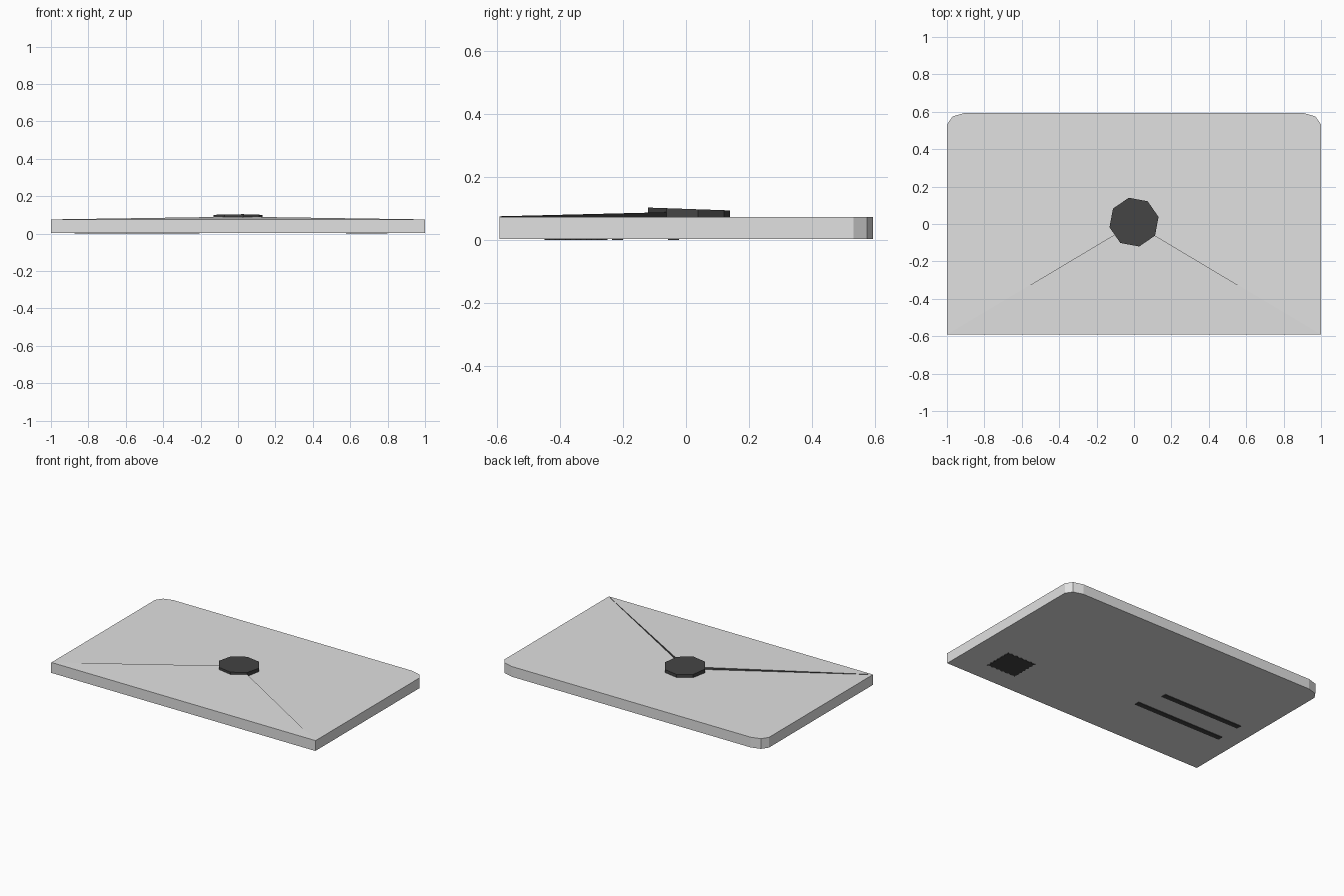
import bpy, bmesh, math

if "Cube" in bpy.data.objects:
    bpy.data.objects.remove(bpy.data.objects["Cube"])


def material(name, v):
    m = bpy.data.materials.new(name)
    m.diffuse_color = (v, v, v, 1)
    m.use_nodes = True
    m.node_tree.nodes["Principled BSDF"].inputs["Base Color"].default_value = m.diffuse_color
    return m


paper = material("pale_grey_paper", 0.75)
ink = material("charcoal", 0.057)


def prism(name, outline, bottom, top, mats, rule=None):
    """Extrude an xy outline; bottom and top are functions giving z from (x, y)."""
    bm = bmesh.new()
    lo = [bm.verts.new((x, y, bottom(x, y))) for x, y in outline]
    hi = [bm.verts.new((x, y, top(x, y))) for x, y in outline]
    bm.faces.new(lo[::-1])
    bm.faces.new(hi)
    n = len(outline)
    for i in range(n):
        j = (i + 1) % n
        bm.faces.new((lo[i], lo[j], hi[j], hi[i]))
    bmesh.ops.recalc_face_normals(bm, faces=bm.faces[:])
    if rule:
        for f in bm.faces:
            f.material_index = rule(f.normal)
    me = bpy.data.meshes.new(name)
    bm.to_mesh(me)
    bm.free()
    for m in mats:
        me.materials.append(m)
    ob = bpy.data.objects.new(name, me)
    bpy.context.collection.objects.link(ob)
    return ob


def flat(z):
    return lambda x, y: z


def rect(x0, x1, y0, y1):
    return [(x0, y0), (x1, y0), (x1, y1), (x0, y1)]


# Envelope body with rounded back corners
half = [(1, -0.592), (1, 0.532), (0.97, 0.575), (0.905, 0.594)]
body = half + [(-x, y) for x, y in reversed(half)]
prism("envelope_body", body, flat(0.004), flat(0.074), [paper])

# Triangular flap, rising to its tip, with dark side walls
prism("flap", [(-1, -0.592), (1, -0.592), (0, 0.005)], flat(0.074),
      lambda x, y: 0.0755 + (y + 0.592) * 0.0245, [paper, ink],
      lambda n: 1 if n.y > 0.3 else 0)

# Eight-sided seal, slightly tilted
seal = [(0.134 * math.cos(math.radians(12 + 45 * i)),
         0.01 + 0.133 * math.sin(math.radians(12 + 45 * i))) for i in range(8)]
prism("seal", seal, flat(0.073), lambda x, y: 0.099 - 0.035 * y, [ink])

# Address lines on the underside
for i, (x1, y) in enumerate([(-0.27, -0.04), (-0.205, -0.218)]):
    prism(f"address_line_{i + 1}", rect(-0.875, x1, y - 0.018, y + 0.018),
          flat(0), flat(0.005), [ink])

# Stamp with a notched edge on the underside
teeth = 6
corners = rect(0.578, 0.80, -0.45, -0.25)
stamp = []
for (ax, ay), (bx, by) in zip(corners, corners[1:] + corners[:1]):
    dx, dy = bx - ax, by - ay
    length = math.hypot(dx, dy)
    for k in range(teeth * 2):
        t, inset = k / (teeth * 2), 0.008 * (k % 2)
        stamp.append((ax + dx * t - dy / length * inset,
                      ay + dy * t + dx / length * inset))
prism("stamp", stamp, flat(0), flat(0.005), [ink])
